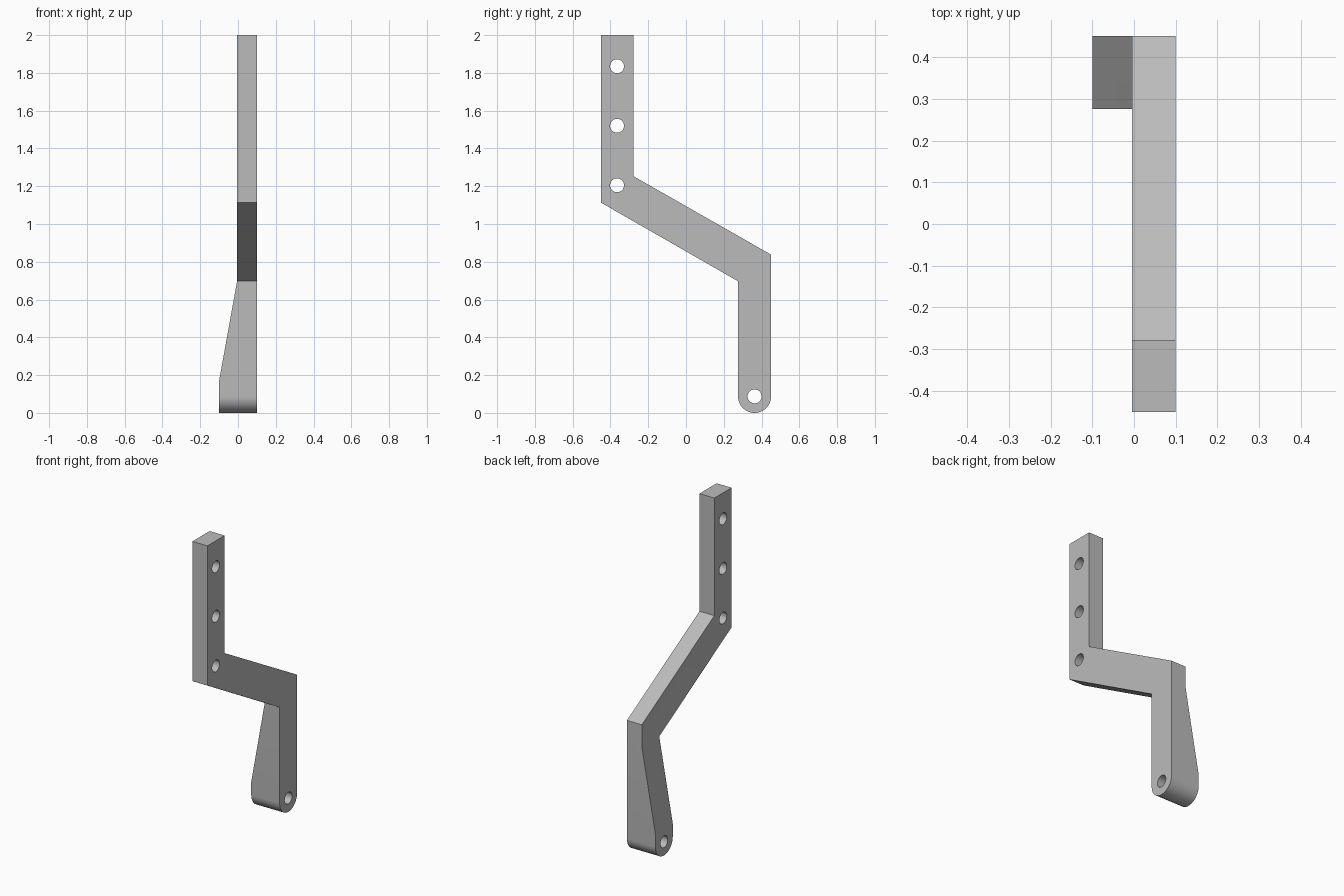
import bpy, bmesh, math

cube = bpy.data.objects.get("Cube")
if cube:
    bpy.data.objects.remove(cube, do_unlink=True)

HALF = 0.1               # half thickness of the lower foot
ARM_X = -0.005           # inner face of the thin plate
FOOT_Y, FOOT_R = 0.363, 0.0875
HOLE_R = 0.037

metal = bpy.data.materials.new("plain grey")
metal.use_nodes = True
grey = (0.5, 0.5, 0.5, 1)
metal.diffuse_color = grey
metal.node_tree.nodes["Principled BSDF"].inputs["Base Color"].default_value = grey


def prism(name, points, offset):
    """Extrude a closed outline of 3D points along offset."""
    bm = bmesh.new()
    face = bm.faces.new([bm.verts.new(p) for p in points])
    top = bmesh.ops.extrude_face_region(bm, geom=[face])["geom"]
    bmesh.ops.translate(bm, vec=offset,
                        verts=[v for v in top if isinstance(v, bmesh.types.BMVert)])
    bmesh.ops.recalc_face_normals(bm, faces=bm.faces)
    mesh = bpy.data.meshes.new(name)
    bm.to_mesh(mesh)
    bm.free()
    mesh.materials.append(metal)
    obj = bpy.data.objects.new(name, mesh)
    bpy.context.collection.objects.link(obj)
    return obj


def arc(y, z, r, start, end, steps):
    return [(y + r * math.cos(a), z + r * math.sin(a))
            for a in (start + (end - start) * i / steps for i in range(steps + 1))]


def cut(target, cutter):
    cutter.hide_render = True
    mod = target.modifiers.new("cut", "BOOLEAN")
    mod.operation, mod.solver, mod.object = "DIFFERENCE", "EXACT", cutter
    bpy.context.view_layer.objects.active = target
    bpy.ops.object.modifier_apply(modifier=mod.name)
    bpy.data.objects.remove(cutter, do_unlink=True)


# Cranked side outline with a rounded foot
outline = [(-0.45, 2), (-0.45, 1.113), (0.2755, 0.697)]
outline += arc(FOOT_Y, FOOT_R, FOOT_R, math.pi, 2 * math.pi, 24)
outline += [(0.45, 0.838), (-0.278, 1.253), (-0.278, 2)]
bracket = prism("bracket_arm", [(-HALF, y, z) for y, z in outline], (2 * HALF, 0, 0))

# Thin the plate above and taper it out towards the foot
bottom, knee, flare = 0.07, 0.697, 0.17
slope = (HALF + ARM_X) / (knee - flare)
taper = [(-0.3, 2.2), (ARM_X, 2.2), (ARM_X, knee),
         (ARM_X - slope * (knee - bottom), bottom), (-0.3, bottom)]
cut(bracket, prism("taper_cutter", [(x, -0.7, z) for x, z in taper], (0, 1.4, 0)))

# Bolt holes in the upper plate and pivot hole in the foot
for y, z in [(-0.365, 1.205), (-0.365, 1.52), (-0.365, 1.835), (FOOT_Y, FOOT_R)]:
    ring = arc(y, z, HOLE_R, 0, 2 * math.pi, 32)[:-1]
    cut(bracket, prism("hole_cutter", [(-0.3, a, b) for a, b in ring], (0.6, 0, 0)))

# Smooth round surfaces, sharp corners
bpy.ops.object.select_all(action="DESELECT")
bracket.select_set(True)
bpy.context.view_layer.objects.active = bracket
bpy.ops.object.shade_smooth_by_angle(angle=math.radians(25))
